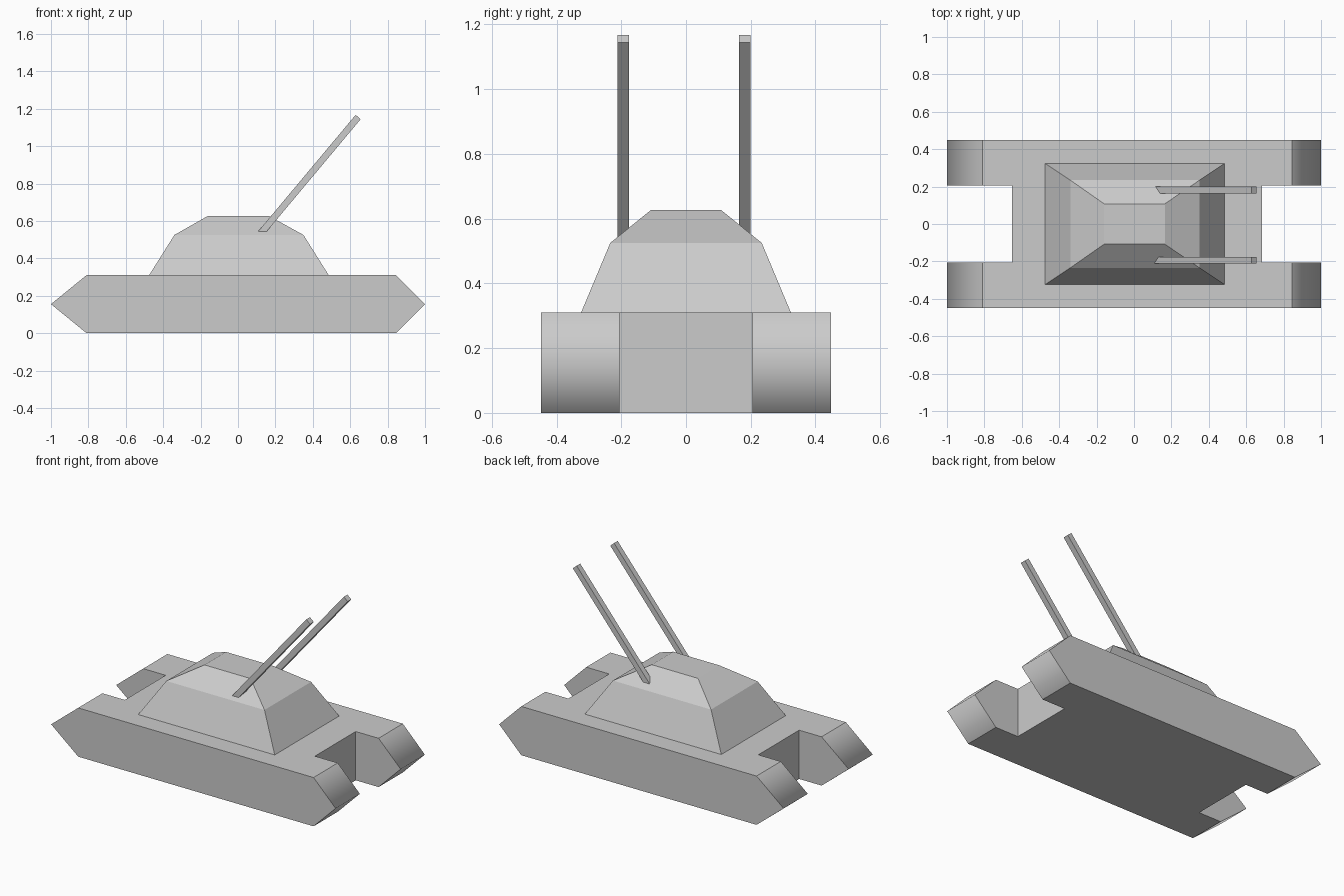
import bpy
import bmesh

if "Cube" in bpy.data.objects:
    bpy.data.objects.remove(bpy.data.objects["Cube"])


def make_object(name, bm):
    bmesh.ops.recalc_face_normals(bm, faces=bm.faces)
    mesh = bpy.data.meshes.new(name)
    bm.to_mesh(mesh)
    bm.free()
    obj = bpy.data.objects.new(name, mesh)
    bpy.context.collection.objects.link(obj)
    return obj


def loft(name, rings):
    """Closed solid through rings of equal point count."""
    bm = bmesh.new()
    loops = [[bm.verts.new(p) for p in ring] for ring in rings]
    for a, b in zip(loops, loops[1:]):
        for i in range(len(a)):
            j = (i + 1) % len(a)
            bm.faces.new((a[i], a[j], b[j], b[i]))
    bm.faces.new(loops[0])
    bm.faces.new(loops[-1])
    return make_object(name, bm)


def extrude_side(name, profile, y0, y1):
    """Extrude an x-z profile along y."""
    return loft(name, [[(x, y, z) for x, z in profile] for y in (y0, y1)])


def rectangle(x0, x1, half_y, z):
    return [(x0, -half_y, z), (x1, -half_y, z), (x1, half_y, z), (x0, half_y, z)]


# Hull with pointed track ends
hull = extrude_side("hull", [(-1, 0.155), (-0.81, 0.31), (0.845, 0.31),
                             (1, 0.155), (0.845, 0), (-0.81, 0)], -0.448, 0.448)
for face in hull.data.polygons:
    face.use_smooth = abs(face.normal.x) > 0.3  # rounded shading on the noses

# Notches between the tracks, front and rear
for name, x0, x1 in (("rear_notch_cutter", -1.2, -0.652), ("front_notch_cutter", 0.684, 1.2)):
    cutter = loft(name, [rectangle(x0, x1, 0.205, z) for z in (-0.2, 0.5)])
    cutter.hide_render = True
    cutter.hide_viewport = True
    cutter.display_type = 'WIRE'
    mod = hull.modifiers.new(name, 'BOOLEAN')
    mod.operation = 'DIFFERENCE'
    mod.solver = 'EXACT'
    mod.object = cutter

# Two-tier sloped turret
loft("turret", [rectangle(-0.475, 0.485, 0.324, 0.31),
                rectangle(-0.34, 0.35, 0.234, 0.525),
                rectangle(-0.16, 0.165, 0.108, 0.627)])

# Twin raised gun barrels, rooted inside the turret
barrel = [(0.071, 0.5), (0.117, 0.5), (0.656, 1.144), (0.629, 1.167)]
for side, y in (("right", -0.194), ("left", 0.182)):
    extrude_side(side + "_gun_barrel", barrel, y - 0.018, y + 0.018)
